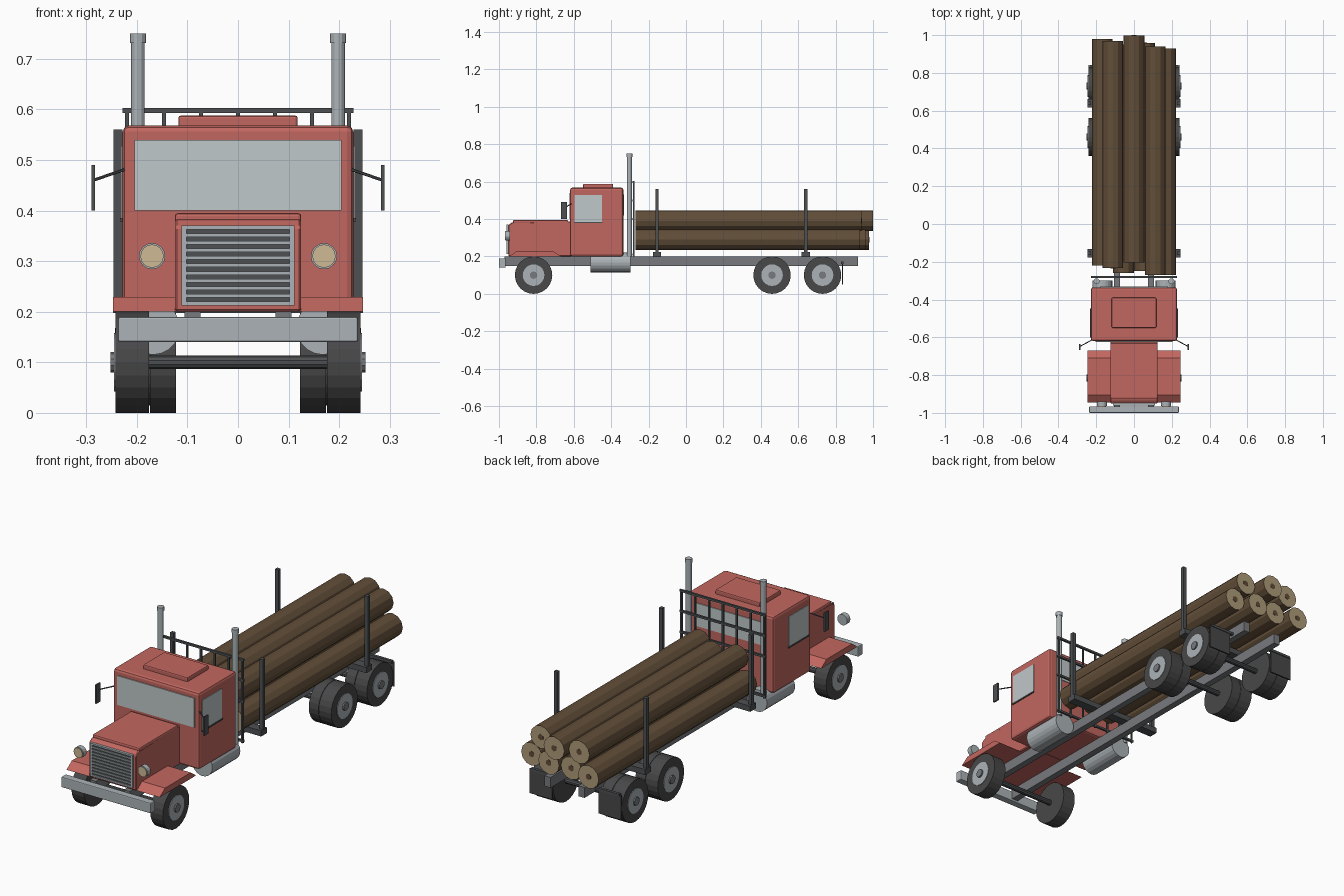
import bpy, bmesh, math
from mathutils import Vector, Matrix


def mat(name, r, g, b):
    m = bpy.data.materials.new(name)
    m.diffuse_color = (r, g, b, 1)
    return m


RED = mat("red_paint", 0.54, 0.135, 0.115)
TYRE = mat("tyre_rubber", 0.065, 0.065, 0.068)
DARK = mat("dark_metal", 0.075, 0.08, 0.085)
FRAME = mat("frame_grey", 0.19, 0.195, 0.205)
METAL = mat("bright_metal", 0.41, 0.45, 0.47)
GLASS = mat("glass", 0.53, 0.58, 0.59)
LAMP = mat("lamp_cream", 0.62, 0.49, 0.30)
BARK = mat("bark", 0.12, 0.075, 0.04)
WOOD = mat("cut_wood", 0.43, 0.33, 0.19)


def finish(name, bm, *mats):
    bmesh.ops.recalc_face_normals(bm, faces=bm.faces)
    me = bpy.data.meshes.new(name)
    bm.to_mesh(me)
    bm.free()
    for m in mats:
        me.materials.append(m)
    ob = bpy.data.objects.new(name, me)
    bpy.context.collection.objects.link(ob)
    return ob


def box(name, x0, x1, y0, y1, z0, z1, m, bevel=0):
    bm = bmesh.new()
    size = Vector((abs(x1 - x0), y1 - y0, z1 - z0))
    mid = Vector(((x0 + x1) / 2, (y0 + y1) / 2, (z0 + z1) / 2))
    bmesh.ops.create_cube(bm, size=1, matrix=Matrix.Translation(mid) @ Matrix.Diagonal(size.to_4d()))
    if bevel:
        bmesh.ops.bevel(bm, geom=bm.edges[:], offset=bevel, segments=2, profile=0.5, affect='EDGES')
    return finish(name, bm, m)


def rod(name, a, b, r, m, sides=16, end_mat=None):
    a, b = Vector(a), Vector(b)
    d = b - a
    bm = bmesh.new()
    rot = d.to_track_quat('Z', 'Y').to_matrix().to_4x4()
    bmesh.ops.create_cone(bm, cap_ends=True, segments=sides, radius1=r, radius2=r, depth=d.length,
                          matrix=Matrix.Translation((a + b) / 2) @ rot)
    if end_mat:
        for f in bm.faces:
            f.material_index = 1 if len(f.verts) > 4 else 0
        return finish(name, bm, m, end_mat)
    return finish(name, bm, m)


def prism(name, x0, x1, profile, m, bevel=0):
    """Side profile of (y, z) points extruded across x."""
    bm = bmesh.new()
    f = bm.faces.new([bm.verts.new((x0, y, z)) for y, z in profile])
    ext = bmesh.ops.extrude_face_region(bm, geom=[f])
    bmesh.ops.translate(bm, vec=(x1 - x0, 0, 0), verts=[v for v in ext['geom'] if isinstance(v, bmesh.types.BMVert)])
    if bevel:
        bmesh.ops.bevel(bm, geom=bm.edges[:], offset=bevel, segments=1, affect='EDGES')
    return finish(name, bm, m)


# Cab, roof panel, windows
box("cab", -0.228, 0.228, -0.62, -0.335, 0.2, 0.568, RED, 0.012)
box("roof_panel", -0.118, 0.118, -0.55, -0.39, 0.56, 0.588, RED, 0.005)
box("windshield", -0.205, 0.205, -0.624, -0.617, 0.40, 0.54, GLASS)
box("rear_window", -0.18, 0.18, -0.338, -0.331, 0.42, 0.53, GLASS)

# Hood with grille
prism("hood", -0.125, 0.125, [(-0.61, 0.2), (-0.61, 0.388), (-0.93, 0.382), (-0.95, 0.368), (-0.95, 0.2)], RED, 0.004)
box("hood_lip", -0.125, 0.125, -0.925, -0.63, 0.375, 0.395, RED, 0.006)
box("grille_back", -0.105, 0.105, -0.954, -0.948, 0.22, 0.367, DARK)
for z in (0.2165, 0.3665):
    box("grille_frame_bar", -0.112, 0.112, -0.96, -0.948, z - 0.004, z + 0.004, METAL)
for i in range(9):
    z = 0.2315 + i * 0.015
    box("grille_slat", -0.105, 0.105, -0.959, -0.95, z - 0.0035, z + 0.0035, METAL)

# Bumper
box("bumper", -0.237, 0.237, -1.0, -0.965, 0.14, 0.19, METAL, 0.004)

# Paired parts on both sides
for s in (-1, 1):
    box("frame_rail", s * 0.074, s * 0.106, -0.97, 0.92, 0.15, 0.2, FRAME)
    box("grille_side", s * 0.102, s * 0.112, -0.96, -0.948, 0.2165, 0.3665, METAL)
    prism("front_fender", s * 0.12, s * 0.247,
          [(-0.945, 0.2), (-0.905, 0.229), (-0.71, 0.229), (-0.67, 0.2)], RED)
    box("side_window", s * 0.225, s * 0.231, -0.597, -0.45, 0.385, 0.528, GLASS)
    box("window_sill", s * 0.225, s * 0.233, -0.6, -0.447, 0.378, 0.385, DARK)
    # headlight
    rod("headlight_shell", (s * 0.17, -0.94, 0.31), (s * 0.17, -0.964, 0.31), 0.026, METAL)
    rod("headlight_lens", (s * 0.17, -0.96, 0.31), (s * 0.17, -0.968, 0.31), 0.023, LAMP)
    # mirror
    box("mirror", s * 0.283, s * 0.290, -0.668, -0.636, 0.40, 0.49, DARK)
    rod("mirror_arm", (s * 0.225, -0.615, 0.481), (s * 0.286, -0.648, 0.46), 0.003, DARK, 6)
    # fuel tank and exhaust stack
    rod("fuel_tank", (s * 0.168, -0.51, 0.168), (s * 0.168, -0.298, 0.168), 0.053, METAL, 20)
    rod("exhaust_stack", (s * 0.198, -0.303, 0.2), (s * 0.198, -0.303, 0.735), 0.0135, METAL, 12)
    rod("exhaust_cap", (s * 0.198, -0.303, 0.731), (s * 0.198, -0.303, 0.75), 0.016, METAL, 12)
    # mud flap
    box("mud_flap", s * 0.123, s * 0.243, 0.833, 0.839, 0.05, 0.168, TYRE)
    box("flap_bracket", s * 0.1, s * 0.235, 0.828, 0.842, 0.16, 0.172, DARK)
    # wheels: single in front, doubled at the rear
    for y in (-0.815, 0.46, 0.73):
        rod("outer_tyre", (s * 0.176, y, 0.1), (s * 0.242, y, 0.1), 0.1, TYRE, 24)
        if y > 0:
            rod("inner_tyre", (s * 0.123, y, 0.1), (s * 0.174, y, 0.1), 0.1, TYRE, 24)
            rod("tyre_spacer", (s * 0.17, y, 0.1), (s * 0.18, y, 0.1), 0.085, TYRE, 24)
        rod("wheel_rim", (s * 0.236, y, 0.1), (s * 0.245, y, 0.1), 0.058, METAL, 20)
        rod("wheel_hub", (s * 0.24, y, 0.1), (s * 0.252, y, 0.1), 0.02, FRAME, 10)
    # load stakes
    for y in (-0.155, 0.64):
        box("load_stake", s * 0.228, s * 0.246, y - 0.009, y + 0.009, 0.2, 0.56, DARK)

# Axles with hangers to the frame
for y in (-0.815, 0.46, 0.73):
    rod("axle", (-0.235, y, 0.1), (0.235, y, 0.1), 0.013, DARK, 10)

# Bolsters under the load
for y in (-0.155, 0.64):
    box("bolster", -0.247, 0.247, y - 0.022, y + 0.022, 0.198, 0.225, DARK)

# Guard rack behind the cab
for i in range(-3, 4):
    x = i * 0.0733
    box("rack_bar", x - 0.004, x + 0.004, -0.284, -0.276, 0.2, 0.6, DARK)
for z in (0.21, 0.40, 0.5, 0.598):
    box("rack_rail", -0.228, 0.228, -0.285, -0.275, z - 0.005, z + 0.005, DARK)

# Logs: x, z, front end, rear end
LOGS = [(-0.168, 0.29, -0.22, 0.98), (-0.056, 0.29, -0.26, 0.95), (0.056, 0.29, -0.25, 0.96),
        (0.168, 0.29, -0.27, 0.93), (-0.112, 0.39, -0.235, 0.97), (0, 0.39, -0.205, 1.0),
        (0.112, 0.39, -0.27, 0.94)]
for x, z, y0, y1 in LOGS:
    rod("log", (x, y0 + 0.001, z), (x, y1 - 0.001, z), 0.055, BARK, 12, WOOD)
    rod("log_core", (x, y0, z), (x, y1, z), 0.015, BARK, 6)
